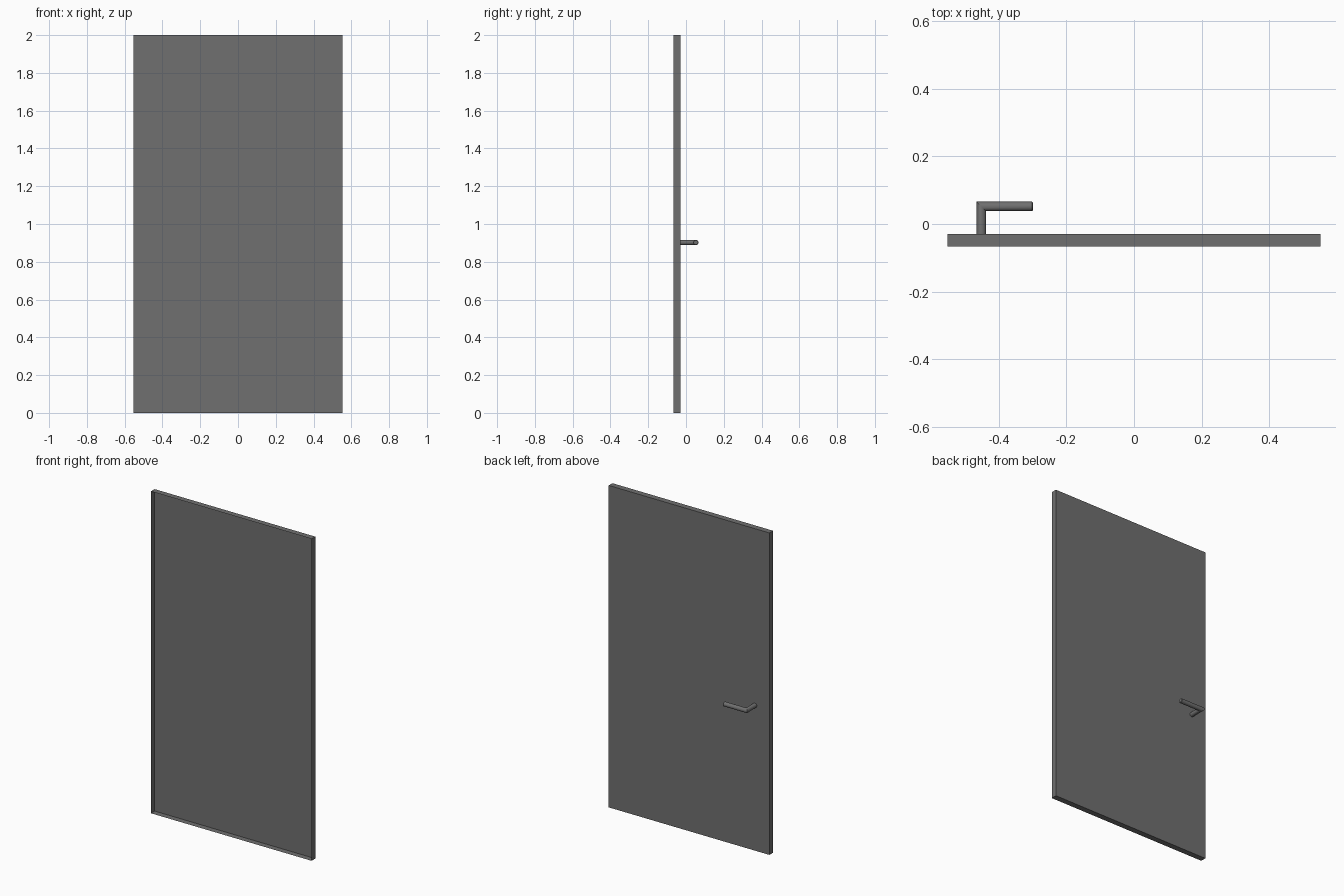
import bpy, bmesh, math

cube = bpy.data.objects.get("Cube")
if cube:
    bpy.data.objects.remove(cube)

GREY = (0.16, 0.16, 0.16, 1)
mat = bpy.data.materials.new("dark grey")
mat.use_nodes = True
mat.diffuse_color = GREY
mat.node_tree.nodes["Principled BSDF"].inputs["Base Color"].default_value = GREY


def finish(bm, name):
    mesh = bpy.data.meshes.new(name)
    bm.to_mesh(mesh)
    bm.free()
    mesh.materials.append(mat)
    obj = bpy.data.objects.new(name, mesh)
    bpy.context.collection.objects.link(obj)
    return obj


# Door panel: thin shell, open at the front
HALF_W, HEIGHT, FRONT, BACK = 0.552, 2.0, -0.066, -0.03
bm = bmesh.new()
bmesh.ops.create_cube(bm, size=1)
for v in bm.verts:
    v.co = (v.co.x * 2 * HALF_W, BACK if v.co.y > 0 else FRONT, (v.co.z + 0.5) * HEIGHT)
bm.normal_update()
front = [f for f in bm.faces if f.normal.y < -0.5]
bmesh.ops.delete(bm, geom=front, context='FACES_ONLY')
finish(bm, "door_panel")

# Lever handle: round bar with a mitred corner, slightly rounded at the tip
STEM_X, GRIP_Y, HANDLE_Z, TIP_X, R, SIDES = -0.452, 0.052, 0.902, -0.299, 0.014, 20
bm = bmesh.new()
stem, corner, grip, tip = [], [], [], []
for i in range(SIDES):
    t = 2 * math.pi * i / SIDES
    a, z = R * math.cos(t), R * math.sin(t)
    stem.append(bm.verts.new((STEM_X + a, BACK, HANDLE_Z + z)))
    corner.append(bm.verts.new((STEM_X + a, GRIP_Y - a, HANDLE_Z + z)))
    grip.append(bm.verts.new((TIP_X - 0.003, GRIP_Y - a, HANDLE_Z + z)))
    tip.append(bm.verts.new((TIP_X, GRIP_Y - 0.8 * a, HANDLE_Z + 0.8 * z)))
for r1, r2 in ((stem, corner), (corner, grip), (grip, tip)):
    for i in range(SIDES):
        j = (i + 1) % SIDES
        bm.faces.new((r1[i], r1[j], r2[j], r2[i]))
bm.faces.new(tip)
bm.faces.new(stem)
bmesh.ops.recalc_face_normals(bm, faces=bm.faces)
handle = finish(bm, "lever_handle")
bpy.ops.object.select_all(action='DESELECT')
handle.select_set(True)
bpy.context.view_layer.objects.active = handle
bpy.ops.object.shade_smooth_by_angle(angle=math.radians(30))
